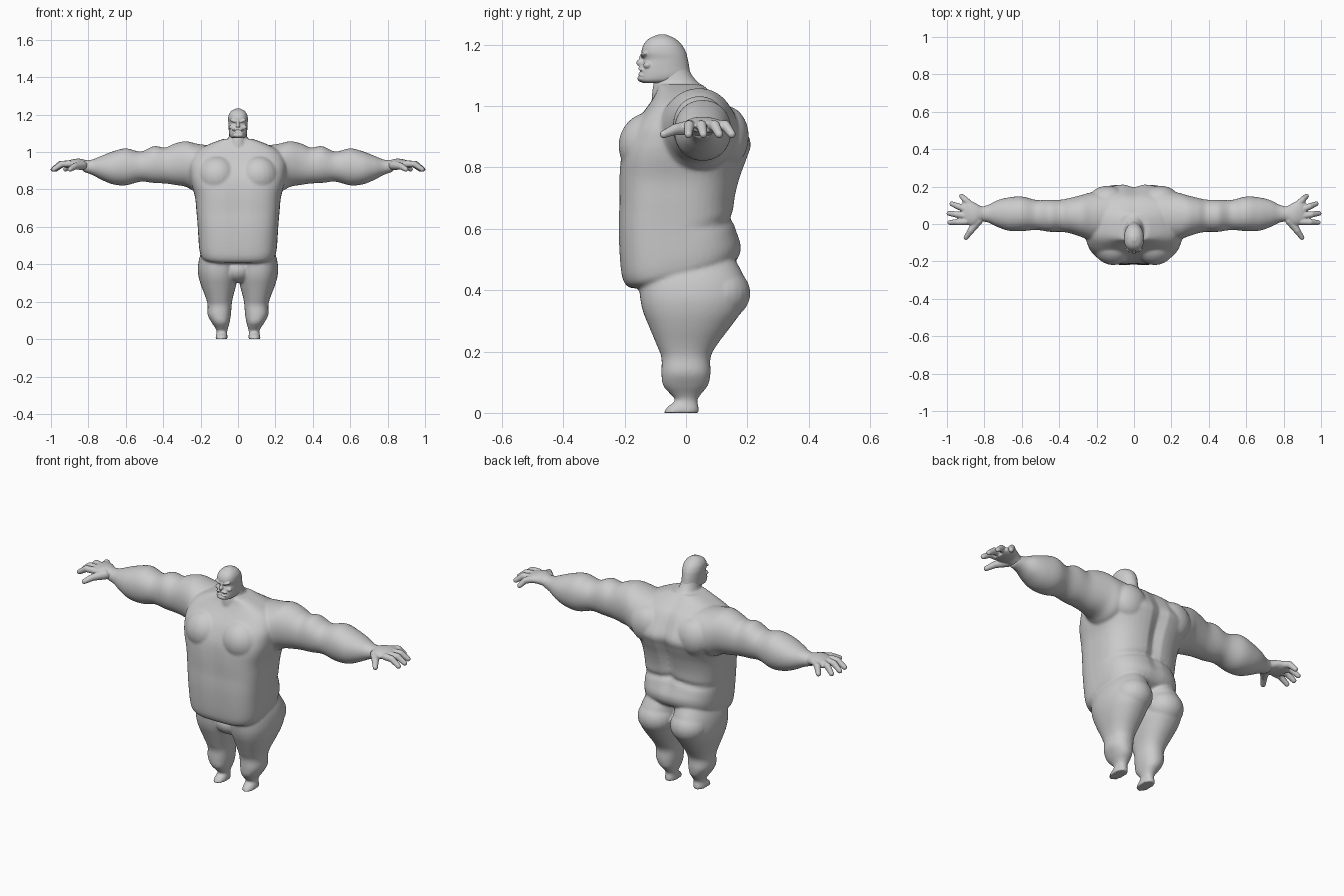
import bpy
import bmesh
from math import cos, sin, pi, exp
from mathutils import Vector, Matrix

if "Cube" in bpy.data.objects:
    bpy.data.objects.remove(bpy.data.objects["Cube"])

clay = bpy.data.materials.new("clay_grey")
clay.use_nodes = True
GREY = (0.6, 0.6, 0.6, 1)
clay.diffuse_color = GREY
clay.node_tree.nodes["Principled BSDF"].inputs["Base Color"].default_value = GREY


def resample(sections, steps=5):
    """Smooth spline through a short list of cross-sections."""
    out = []
    last = len(sections) - 1
    for i in range(last):
        quad = [sections[max(0, min(last, i + k))] for k in (-1, 0, 1, 2)]
        for s in range(steps):
            t = s / steps
            out.append([b + t * ((c - a) / 2 + t * (a - 2.5 * b + 2 * c - d / 2
                        + t * (1.5 * (b - c) + (d - a) / 2)))
                        for a, b, c, d in zip(*quad)])
    return out + [list(sections[-1])]


def loft(bm, sections, axis="z", side=1, low=2, high=2, carve=None):
    """Closed tube; each section is position, u min, u max, v min, v max.
    low and high set how square the two v halves are."""
    count = 48
    rings = []
    for pos, u0, u1, v0, v1 in resample(sections):
        ring = []
        for k in range(count):
            c, s = cos(2 * pi * k / count), sin(2 * pi * k / count)
            power = 2 / (high if s > 0 else low)
            cu = abs(c) ** power * (1 if c > 0 else -1)
            cv = abs(s) ** power * (1 if s > 0 else -1)
            u = (u0 + u1) / 2 + cu * (u1 - u0) / 2
            v = (v0 + v1) / 2 + cv * (v1 - v0) / 2
            p = Vector((pos, u, v)) if axis == "x" else Vector((u, v, pos))
            if carve:
                p = carve(p)
            p.x *= side
            ring.append(bm.verts.new(p))
        rings.append(ring)
    for a, b in zip(rings, rings[1:]):
        for k in range(count):
            n = (k + 1) % count
            bm.faces.new((a[k], a[n], b[n], b[k]))
    bm.faces.new(rings[0])
    bm.faces.new(rings[-1])


def blob(bm, centre, radii, side=1, tilt=0):
    """Ellipsoid, tilted about the front-back axis."""
    x, y, z = centre
    m = (Matrix.Translation((x * side, y, z)) @ Matrix.Rotation(tilt * side, 4, "Y")
         @ Matrix.Diagonal((*radii, 1)))
    bmesh.ops.create_uvsphere(bm, u_segments=24, v_segments=16, radius=1, matrix=m)


def digit(bm, points, radii, side):
    """Chain of rounded joints for a finger or thumb."""
    pts = [Vector((x * side, y, z)) for x, y, z in points]
    for p, r in zip(pts, radii):
        blob(bm, p, (r, r, r))
    for p, q, r, t in zip(pts, pts[1:], radii, radii[1:]):
        turn = (q - p).to_track_quat("Z", "Y").to_matrix().to_4x4()
        bmesh.ops.create_cone(bm, cap_ends=True, segments=16, radius1=r, radius2=t,
                              depth=(q - p).length,
                              matrix=Matrix.Translation((p + q) / 2) @ turn)


def finish(bm, name, voxel, rounds):
    """Fuse overlapping volumes into one smooth skin."""
    bmesh.ops.recalc_face_normals(bm, faces=bm.faces)
    mesh = bpy.data.meshes.new(name)
    bm.to_mesh(mesh)
    bm.free()
    mesh.materials.append(clay)
    ob = bpy.data.objects.new(name, mesh)
    bpy.context.collection.objects.link(ob)
    fuse = ob.modifiers.new("fuse", "REMESH")
    fuse.mode = "VOXEL"
    fuse.voxel_size = voxel
    fuse.use_smooth_shade = True
    relax = ob.modifiers.new("relax", "SMOOTH")
    relax.factor = 0.5
    relax.iterations = rounds


def carve_torso(p):
    """Sloping belly fold, spine furrow and breastbone furrow."""
    x, y, z = p
    low = max(0, min(1, (0.65 - z) / 0.15))
    upper = exp(-((z - 0.78) / 0.2) ** 2)
    groove = exp(-(x / 0.025) ** 2) * upper
    if y > 0:
        y -= 0.022 * groove
        y -= 0.012 * exp(-((z - 0.64 + 0.2 * abs(x)) / 0.02) ** 2)
    else:
        y += 0.006 * groove
    return Vector((x, y, z + 0.25 * y * low))


body = bmesh.new()
# Torso
torso = [(.44, .16, -.13, .13), (.455, .195, -.185, .165), (.5, .208, -.21, .18),
         (.6, .215, -.22, .16), (.68, .222, -.218, .158), (.76, .23, -.218, .175),
         (.83, .25, -.213, .2), (.88, .26, -.2, .213), (.94, .26, -.17, .185),
         (1, .23, -.125, .145), (1.04, .16, -.1, .09), (1.07, .08, -.09, .055)]
loft(body, [(z, -w, w, a, b) for z, w, a, b in torso], low=3.4, high=2.6,
     carve=carve_torso)
# Neck and groin
neck = [(1, .09, -.11, .11), (1.05, .058, -.11, .066), (1.1, .046, -.1, .02),
        (1.15, .04, -.09, 0)]
loft(body, [(z, -w, w, a, b) for z, w, a, b in neck])
blob(body, (0, -.06, .37), (.08, .085, .07))

for side in (1, -1):
    # Leg and foot
    loft(body, [(.5, 0, .18, -.12, .16), (.44, -.005, .205, -.15, .19),
                (.38, -.005, .215, -.15, .195), (.33, 0, .21, -.14, .18),
                (.28, .012, .195, -.12, .145), (.22, .028, .172, -.095, .1),
                (.18, .034, .162, -.08, .08), (.13, .038, .162, -.08, .08),
                (.09, .045, .142, -.075, .072), (.06, .053, .122, -.05, .048),
                (.04, .058, .114, -.035, .037), (.02, .057, .118, -.06, .041),
                (0, .055, .122, -.073, .043)], side=side, low=2.3, high=2.2)
    # Buttock, shoulder blade and chest muscle
    blob(body, (.1, .11, .39), (.1, .1, .09), side)
    blob(body, (.14, .13, .9), (.1, .075, .1), side, 0.3)
    blob(body, (.11, -.115, .87), (.11, .105, .11), side)
    # Arm
    loft(body, [(.12, -.08, .17, .82, 1.03), (.22, -.09, .17, .79, 1.045),
                (.28, -.07, .155, .815, 1.058), (.34, -.05, .14, .825, 1.045),
                (.39, -.042, .13, .832, 1.024), (.45, -.042, .13, .835, 1.032),
                (.52, -.032, .128, .842, 1.003), (.6, -.038, .147, .822, 1.02),
                (.67, -.036, .142, .828, 1.003), (.73, -.016, .127, .852, .98),
                (.78, .008, .102, .878, .96), (.83, .016, .09, .895, .955)],
         axis="x", side=side, low=2.1, high=2.1)
    # Hand with four fingers and a thumb
    hand = bmesh.new()
    loft(hand, [(.78, .012, .098, .885, .955), (.81, .015, .093, .895, .957),
                (.85, -.008, .112, .908, .965), (.89, -.004, .13, .912, .96),
                (.92, .004, .112, .915, .948)], axis="x", side=side)
    for base, tip in (((.9, .012), (.985, .008)), ((.91, .045), (.989, .057)),
                      ((.905, .08), (.974, .108)), ((.88, .108), (.922, .149))):
        mid = [(a + b) / 2 for a, b in zip(base, tip)]
        digit(hand, [(*base, .937), (*mid, .936), (*tip, .908)],
              (.018, .017, .013), side)
    digit(hand, [(.835, .018, .93), (.872, -.035, .924), (.898, -.072, .908)],
          (.026, .018, .013), side)
    finish(hand, "left_hand" if side > 0 else "right_hand", .0035, 4)
finish(body, "body", .0065, 7)

# Head
head = bmesh.new()
skull = [(1.075, .03, -.14, -.04), (1.083, .042, -.151, -.012), (1.1, .048, -.152, .012),
         (1.13, .05, -.146, .01), (1.152, .051, -.138, .006), (1.175, .053, -.145, 0),
         (1.2, .049, -.138, -.014), (1.22, .035, -.12, -.036), (1.233, .012, -.09, -.066)]
loft(head, [(z, -w, w, a, b) for z, w, a, b in skull], low=2.5)
blob(head, (0, -.145, 1.141), (.011, .017, .013))
blob(head, (0, -.14, 1.155), (.008, .013, .018))
blob(head, (0, -.145, 1.09), (.028, .013, .012))
for side in (1, -1):
    # Brow, cheek, drooping lips
    blob(head, (.022, -.134, 1.166), (.024, .014, .008), side, -0.35)
    blob(head, (.032, -.125, 1.133), (.016, .014, .012), side)
    blob(head, (.012, -.143, 1.122), (.02, .013, .007), side, 0.25)
    blob(head, (.012, -.143, 1.104), (.02, .012, .006), side, 0.25)
finish(head, "head", .0028, 3)
